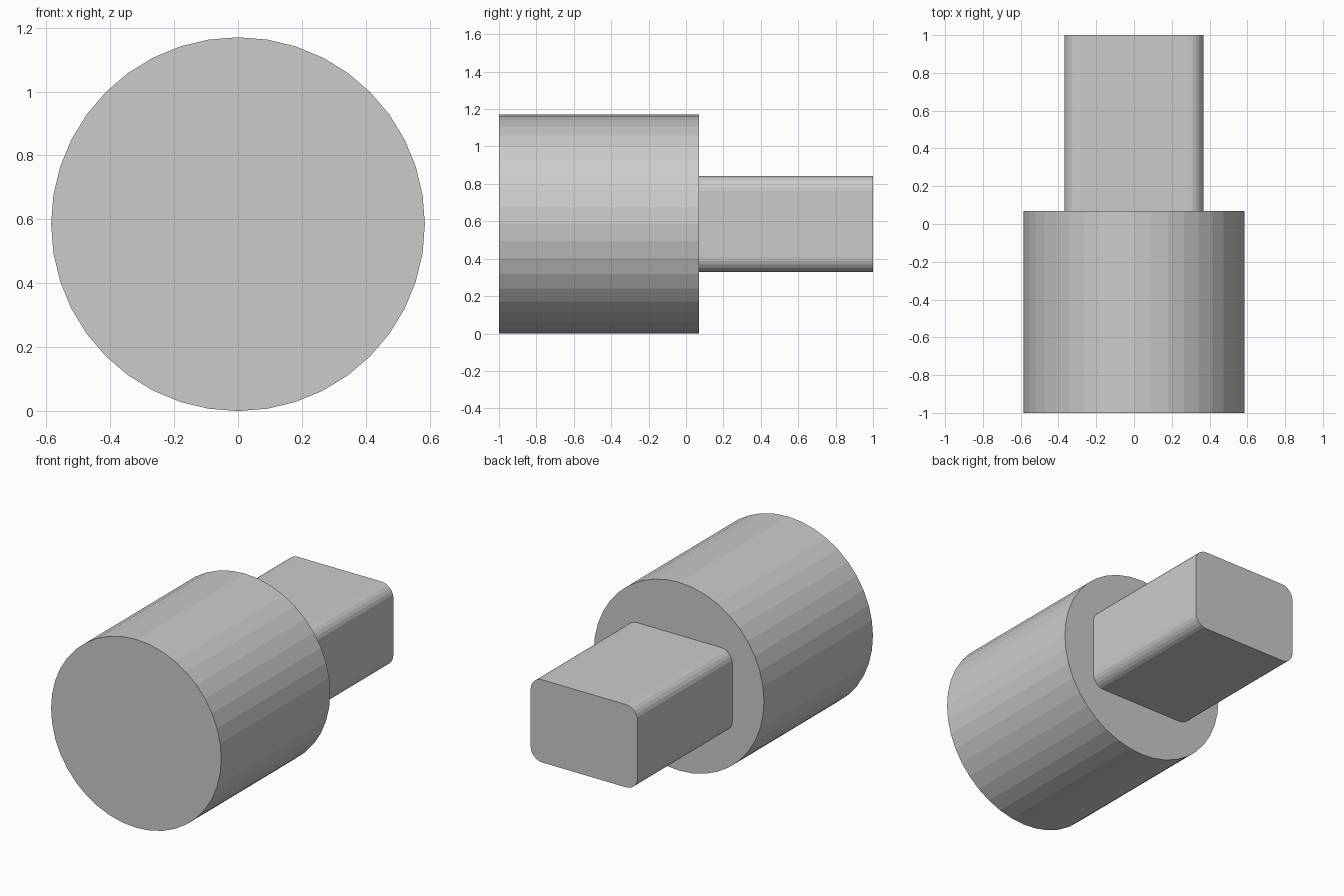
import bpy, bmesh
from math import cos, sin, pi, radians

cube = bpy.data.objects.get("Cube")
if cube:
    bpy.data.objects.remove(cube, do_unlink=True)

grey = bpy.data.materials.new("plain grey")
grey.use_nodes = True
colour = (0.6, 0.6, 0.6, 1)
grey.diffuse_color = colour
grey.node_tree.nodes["Principled BSDF"].inputs["Base Color"].default_value = colour

R = 0.585        # head radius, also the axis height
JOIN = 0.07      # where the head meets the shank


def prism(name, profile, y0, y1):
    """Extrude an (x, z) outline along y, closed at both ends."""
    bm = bmesh.new()
    face = bm.faces.new([bm.verts.new((x, y0, z + R)) for x, z in profile])
    ext = bmesh.ops.extrude_face_region(bm, geom=[face], use_keep_orig=True)
    verts = [g for g in ext["geom"] if isinstance(g, bmesh.types.BMVert)]
    bmesh.ops.translate(bm, verts=verts, vec=(0, y1 - y0, 0))
    bmesh.ops.recalc_face_normals(bm, faces=bm.faces)
    mesh = bpy.data.meshes.new(name)
    bm.to_mesh(mesh)
    bm.free()
    mesh.materials.append(grey)
    obj = bpy.data.objects.new(name, mesh)
    bpy.context.collection.objects.link(obj)
    return obj


def circle(r, sides):
    return [(r * cos(2 * pi * i / sides), r * sin(2 * pi * i / sides))
            for i in range(sides)]


def rounded_rectangle(hx, hz, r, steps):
    points = []
    for corner, (sx, sz) in enumerate([(1, 1), (-1, 1), (-1, -1), (1, -1)]):
        for i in range(steps + 1):
            a = radians(90 * (corner + i / steps))
            points.append((sx * (hx - r) + r * cos(a), sz * (hz - r) + r * sin(a)))
    return points


# Round faceted head
prism("round_head", circle(R, 40), -1, JOIN)
# Rectangular shank with rounded long edges
prism("rounded_shank", rounded_rectangle(0.368, 0.257, 0.08, 6), JOIN, 1)
